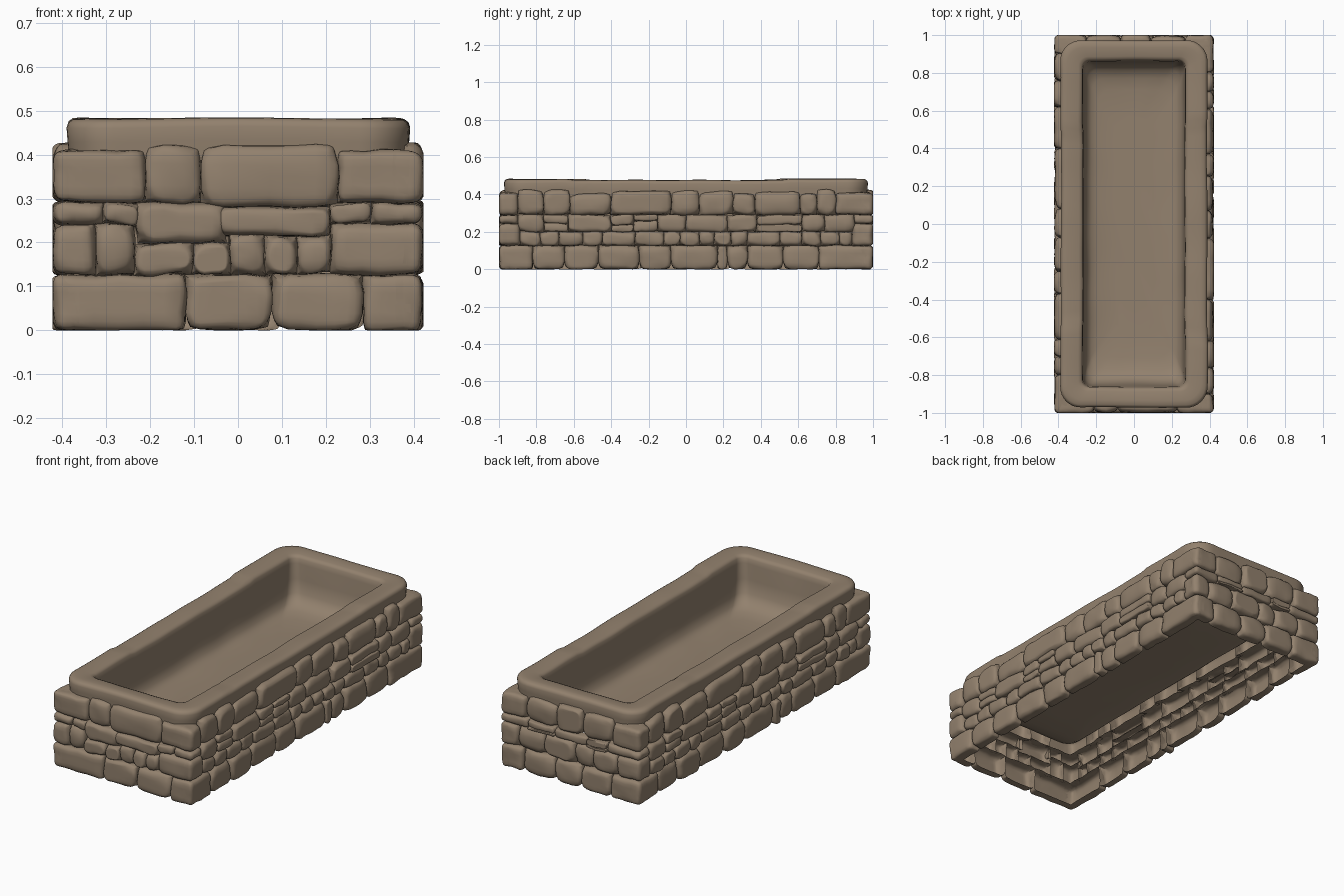
import bpy, bmesh, math, random
from mathutils import Vector, noise

if "Cube" in bpy.data.objects:
    bpy.data.objects.remove(bpy.data.objects["Cube"])

random.seed(4)
stone = bpy.data.materials.new("brown_stone")
stone.diffuse_color = (0.29, 0.22, 0.155, 1)
stone.use_nodes = True
stone.node_tree.nodes["Principled BSDF"].inputs["Base Color"].default_value = stone.diffuse_color


def finish(bm, name, angle):
    me = bpy.data.meshes.new(name)
    bm.to_mesh(me)
    bm.free()
    ob = bpy.data.objects.new(name, me)
    bpy.context.collection.objects.link(ob)
    me.materials.append(stone)
    bpy.ops.object.select_all(action='DESELECT')
    ob.select_set(True)
    bpy.context.view_layer.objects.active = ob
    bpy.ops.object.shade_smooth_by_angle(angle=math.radians(angle))
    return ob


# one pillow-shaped stone: rounded outside, squared and open at the back
# corner: -1 or 1 when that end wraps round a building corner, else 0
def add_stone(bm, place, u0, u1, z0, z1, corner):
    w, h = u1 - u0, z1 - z0
    depth = 0.068 if z1 > 0.35 else (0.058 if z0 == 0 else 0.046)
    r = min(0.045, 0.44 * min(w, h))
    if corner:
        r = min(r, 0.024)
    proud = 0 if corner else random.uniform(-0.004, 0.007)
    tilt = 0 if corner or z0 < 0.01 else random.uniform(-0.1, 0.1)
    part = bmesh.new()
    bmesh.ops.create_cube(part, size=2)
    bmesh.ops.subdivide_edges(part, edges=part.edges[:], cuts=7, use_grid_fill=True)
    back = [f for f in part.faces if f.calc_center_median().y > 0.99]
    bmesh.ops.delete(part, geom=back, context='FACES')

    def ease(a):
        return math.copysign(1 - (1 - abs(a)) ** 1.6, a)

    for v in part.verts:
        a, d, b = ease(v.co.x), (v.co.y + 1) / 2, ease(v.co.z)
        d = d ** 1.6 * depth
        p = Vector((a * w / 2, d, b * h / 2))
        k = 1 if corner else 0.5
        q = Vector((max(-w/2 + r, min(w/2 - r, p.x)), max(d, r * k),
                    max(-h/2 + r, min(h/2 - r, p.z))))
        delta = p - q
        delta.y /= k
        if delta.length > 1e-6:
            delta = delta.normalized() * r
        delta.y *= k
        o = q + delta
        t = min(1, max(0, (d - 0.012) / (depth - 0.014)))
        if corner and p.x * corner > w / 2 - 0.068:
            t = 0
        if z0 == 0 and b < 0:
            t *= 0.3
        o.x += (p.x - o.x + 0.003 * a) * t
        o.z += (p.z - o.z + 0.003 * b) * t
        o.z += tilt * o.x * min(1, h / w)
        co = place(o.x + (u0 + u1) / 2, o.y - proud * (1 - t), o.z + (z0 + z1) / 2)
        co += noise.noise_vector(co * 14) * 0.006 + noise.noise_vector(co * 32) * 0.003
        co.z = max(co.z, 0)
        co.x = max(-0.423, min(0.423, co.x))
        co.y = max(-1, min(1, co.y))
        v.co = co
    tmp = bpy.data.meshes.new("tmp")
    part.to_mesh(tmp)
    part.free()
    bm.from_mesh(tmp)
    bpy.data.meshes.remove(tmp)


def build_wall(name, stones, place, half):
    bm = bmesh.new()
    for (u0, u1, z0, z1) in stones:
        corner = -1 if u0 < -half + 0.005 else (1 if u1 > half - 0.005 else 0)
        add_stone(bm, place, u0, u1, z0, z1, corner)
    finish(bm, name, 50)


CORNER = [(0, .125), (.128, .24), (.242, .29), (.292, .408)]


# courses of stones from break positions; end stones share the corner heights
def courses(rows):
    out = []
    for i, (z0, z1, br) in enumerate(rows):
        for k in range(len(br) - 1):
            a, b = br[k] + .001, br[k + 1] - .001
            if k in (0, len(br) - 2):
                a = br[k] if k == 0 else a
                b = br[k + 1] if k else b
                out.append((a, b, *CORNER[i]))
            elif i == 2 and random.random() < 0.25:
                m = (z0 + z1) / 2 + random.uniform(-.012, .012)
                out += [(a, b, z0, m), (a, b, m + .001, z1)]
            else:
                top = z1 + (random.uniform(-.015, .012) if i == 3 else 0)
                out.append((a, b, z0, top))
    return out


front = [
    (-.42, -.12, 0, .125), (-.118, .075, 0, .125), (.08, .283, 0, .125), (.286, .42, 0, .125),
    (-.42, -.327, .128, .24), (-.324, -.24, .13, .24), (-.236, -.105, .128, .197),
    (-.103, -.018, .13, .195), (-.016, .06, .13, .214), (.064, .13, .13, .212),
    (.134, .213, .13, .214), (.217, .42, .128, .24),
    (-.42, -.307, .242, .29), (-.304, -.225, .243, .288), (-.23, -.03, .2, .288),
    (-.045, .21, .217, .277), (.212, .303, .245, .288), (.306, .42, .242, .29),
    (-.42, -.212, .292, .408), (-.21, -.087, .29, .42),
    (-.084, .228, .281, .42), (.231, .42, .292, .408)]
back = courses([
    (0, .125, [-.42, -.29, -.1, .06, .24, .42]),
    (.128, .24, [-.42, -.32, -.16, .02, .13, .28, .42]),
    (.242, .288, [-.42, -.26, -.1, .1, .22, .42]),
    (.292, .415, [-.42, -.27, -.09, .07, .25, .42])])
side = courses([
    (0, .125, [-1, -.82, -.65, -.47, -.25, -.08, .17, .22, .33, .52, .71, 1]),
    (.128, .2, [-1, -.89, -.78, -.68, -.55, -.45, -.27, -.12, -.03, .07, .15, .24, .33,
                .5, .62, .72, .82, .89, 1]),
    (.202, .289, [-1, -.9, -.76, -.63, -.4, -.28, -.15, 0, .22, .38, .62, .74, .9, 1]),
    (.292, .415, [-1, -.9, -.76, -.62, -.4, -.08, .07, .25, .37, .61, .7, .8, 1])])

build_wall("front_wall", front, lambda u, d, z: Vector((u, -1 + d, z)), .42)
build_wall("back_wall", back, lambda u, d, z: Vector((-u, 1 - d, z)), .42)
build_wall("right_wall", side, lambda u, d, z: Vector((.42 - d, u, z)), 1)
build_wall("left_wall", side, lambda u, d, z: Vector((-.42 + d, -u, z)), 1)


# basin: stacked rounded-rectangle loops from the rim's outer lip down to the floor
def loop_points(hx, hy, r):
    cs = [(hx - r, hy - r, 0), (-hx + r, hy - r, 90), (-hx + r, -hy + r, 180), (hx - r, -hy + r, 270)]
    pts = []
    for i, (cx, cy, a0) in enumerate(cs):
        for k in range(9):
            a = math.radians(a0 + k * 11.25)
            pts.append(Vector((cx + r * math.cos(a), cy + r * math.sin(a), 0)))
        nx, ny, na = cs[(i + 1) % 4]
        a = math.radians(na)
        end = Vector((nx + r * math.cos(a), ny + r * math.sin(a), 0))
        n, start = (40 if i % 2 else 12), pts[-1]
        pts += [start.lerp(end, k / n) for k in range(1, n)]
    return pts


profile = [
    (.385, .966, .11, .385), (.388, .970, .11, .43),
    (.390, .972, .11, .462), (.386, .968, .11, .474), (.376, .958, .10, .481),
    (.355, .935, .09, .483), (.295, .888, .05, .480), (.280, .874, .045, .475),
    (.273, .867, .04, .465), (.270, .862, .04, .44), (.266, .854, .045, .36),
    (.261, .842, .05, .29), (.248, .815, .06, .25), (.225, .77, .07, .23),
    (.19, .71, .07, .22), (.10, .57, .06, .215)]
bm = bmesh.new()
rings = []
for hx, hy, r, z in profile:
    ring = []
    for p in loop_points(hx, hy, r):
        p.z = z
        p += noise.noise_vector(p * 5) * 0.004
        # chipped middle blocks of the long rims
        hi = .5 if p.x < 0 else .52
        lo = -.53 if p.x < 0 else -.6
        if abs(p.x) > .26 and lo < p.y < hi and z > .4:
            p.z -= .006
            p.x *= .992
        ring.append(bm.verts.new(p))
    rings.append(ring)
for a, b in zip(rings, rings[1:]):
    n = len(a)
    for i in range(n):
        bm.faces.new((a[i], a[(i + 1) % n], b[(i + 1) % n], b[i]))
bm.faces.new(rings[-1])
finish(bm, "basin", 40)
